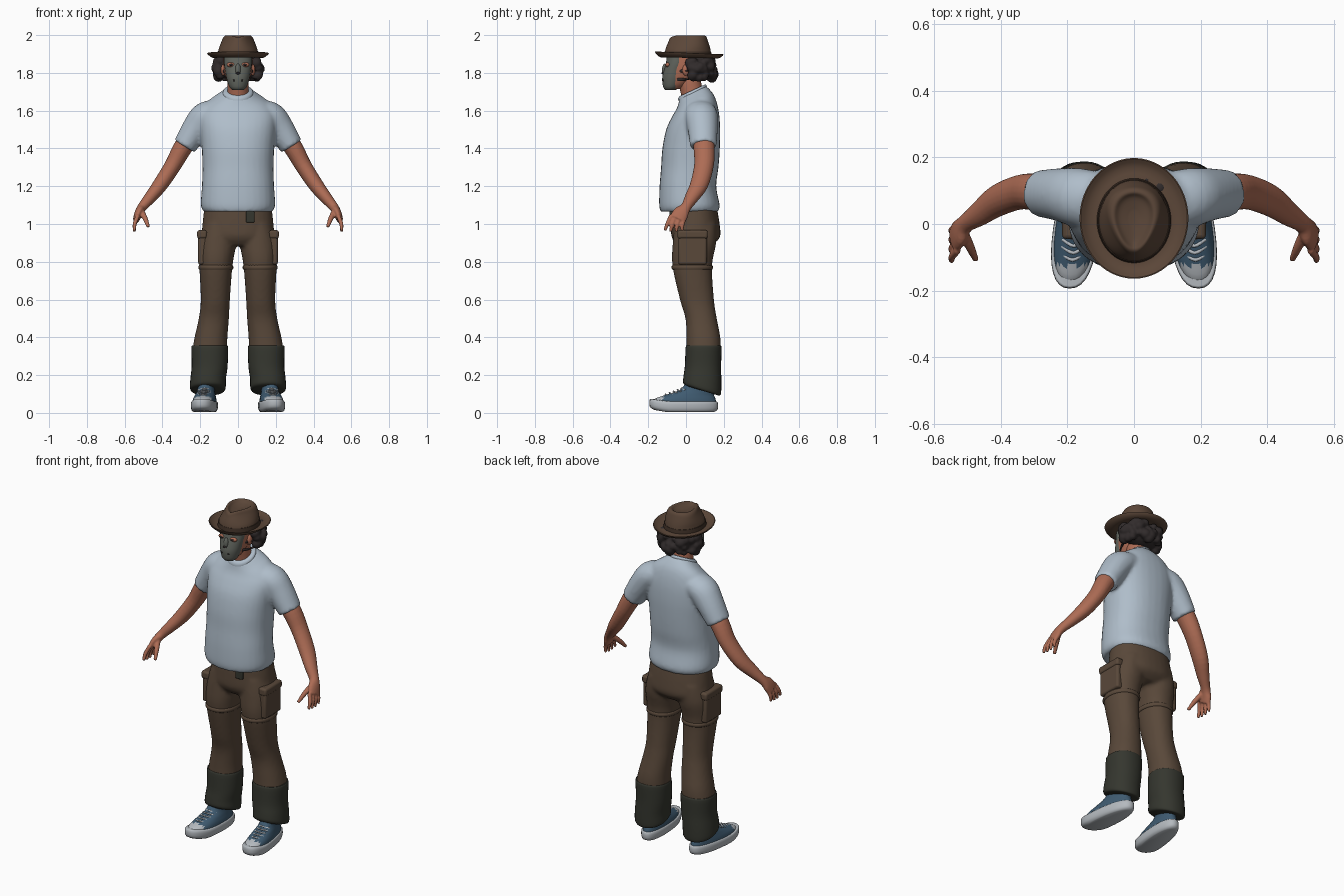
import bpy, bmesh, math, random
from mathutils import Vector, Matrix

random.seed(4)
cube = bpy.data.objects.get("Cube")
if cube:
    bpy.data.objects.remove(cube)


def material(name, r, g, b):
    m = bpy.data.materials.new(name)
    m.use_nodes = True
    m.diffuse_color = (r, g, b, 1)
    m.node_tree.nodes["Principled BSDF"].inputs["Base Color"].default_value = (r, g, b, 1)
    return m


SKIN = material("skin", .42, .15, .09)
SHIRT = material("pale blue cotton", .43, .51, .59)
PANTS = material("brown canvas", .10, .065, .042)
CUFF = material("dark olive", .035, .037, .028)
HAIR = material("dark hair", .03, .024, .024)
MASK = material("grey mask", .12, .13, .112)
DENIM = material("shoe blue", .05, .105, .165)
RUBBER = material("shoe white", .46, .49, .52)
FELT = material("brown felt", .105, .062, .04)
BAND = material("hat band brown", .05, .03, .02)
made = []


def spline(rings, k):
    """Catmull-Rom through rings, k steps per span."""
    p = [tuple(r) + (0,) * (6 - len(r)) for r in rings]
    p = [p[0]] + p + [p[-1]]
    out = []
    for i in range(1, len(p) - 2):
        for j in range(k):
            t = j / k
            out.append([.5 * (2 * b + (c - a) * t + (2 * a - 5 * b + 4 * c - d) * t * t
                              + (3 * b - a - 3 * c + d) * t ** 3)
                        for a, b, c, d in zip(*p[i - 1:i + 3])])
    return out + [list(p[-2])]


def loft(bm, rings, k=4, n=32, power=1.0, along=False):
    """Skin rings (x, y, z, ru, rv, tilt): level, or square to the path if along."""
    rings = spline(rings, k)
    loops = []
    for i, (x, y, z, ru, rv, tilt) in enumerate(rings):
        c = Vector((x, y, z))
        u, v = Vector((1, 0, 0)), Vector((0, 1, tilt))
        if along:
            a, b = rings[max(i - 1, 0)], rings[min(i + 1, len(rings) - 1)]
            t = (Vector(b[:3]) - Vector(a[:3])).normalized()
            axis = Vector((0, 1, 0)) if abs(t.y) < .9 else Vector((0, 0, 1))
            u = (axis - t * t.dot(axis)).normalized()
            v = t.cross(u)
        loop = []
        for j in range(n):
            w = math.tau * j / n
            cs, sn = math.cos(w), math.sin(w)
            cs = math.copysign(abs(cs) ** power, cs)
            sn = math.copysign(abs(sn) ** power, sn)
            loop.append(bm.verts.new(c + u * ru * cs + v * rv * sn))
        loops.append(loop)
    for a, b in zip(loops, loops[1:]):
        for j in range(n):
            bm.faces.new((a[j], a[(j + 1) % n], b[(j + 1) % n], b[j]))
    bm.faces.new(loops[0])
    bm.faces.new(loops[-1])


def blob(bm, centre, radii):
    mat = Matrix.Translation(centre) @ Matrix.Diagonal((*radii, 1))
    bmesh.ops.create_uvsphere(bm, u_segments=16, v_segments=10, radius=1, matrix=mat)


def box(bm, centre, size):
    mat = Matrix.Translation(centre) @ Matrix.Diagonal((*size, 1))
    bmesh.ops.create_cube(bm, size=1, matrix=mat)


def finish(name, bm, *mats, voxel=0, smooth=3, bevel=0):
    bmesh.ops.recalc_face_normals(bm, faces=bm.faces)
    me = bpy.data.meshes.new(name)
    bm.to_mesh(me)
    bm.free()
    for m in mats:
        me.materials.append(m)
    ob = bpy.data.objects.new(name, me)
    bpy.context.collection.objects.link(ob)
    if voxel:
        r = ob.modifiers.new("merge", 'REMESH')
        r.mode, r.voxel_size, r.use_smooth_shade = 'VOXEL', voxel, True
        s = ob.modifiers.new("soften", 'SMOOTH')
        s.factor, s.iterations = .5, smooth
    if bevel:
        b = ob.modifiers.new("round", 'BEVEL')
        b.width, b.segments = bevel, 3
    made.append(ob)
    return ob


SIDES = (("left", 1), ("right", -1))

# Shirt: torso and sleeves merged
bm = bmesh.new()
loft(bm, [(0, .017, 1.065, .182, .152), (0, .018, 1.10, .197, .16), (0, .010, 1.2, .191, .15),
          (0, .020, 1.3, .188, .152), (0, .027, 1.4, .192, .152), (0, .038, 1.5, .20, .143),
          (0, .050, 1.58, .20, .124, .1), (0, .052, 1.64, .165, .102, .3),
          (0, .042, 1.68, .105, .08, .45), (0, .035, 1.70, .074, .068, .46)], power=.88)
for _, s in SIDES:
    loft(bm, [(s * .10, .07, 1.60, .085, .06), (s * .17, .08, 1.57, .088, .078),
              (s * .22, .088, 1.51, .08, .074), (s * .283, .092, 1.412, .07, .062)], along=True)
finish("shirt", bm, SHIRT, voxel=.011)
bm = bmesh.new()
loft(bm, [(0, .034, 1.688, .081, .076, .46), (0, .034, 1.70, .08, .075, .46),
          (0, .034, 1.708, .072, .068, .46)], k=2)
finish("collar", bm, SHIRT)

# Arms with hands
for side, s in SIDES:
    bm = bmesh.new()
    loft(bm, [(s * .24, .09, 1.48, .055, .05), (s * .295, .096, 1.40, .056, .05),
              (s * .345, .095, 1.31, .052, .044), (s * .41, .07, 1.21, .048, .04),
              (s * .465, .03, 1.14, .037, .032), (s * .507, .0, 1.09, .028, .025),
              (s * .525, -.025, 1.06, .042, .022), (s * .538, -.045, 1.025, .044, .018)],
         n=20, along=True)
    for i in range(4):
        y, tip = -.078 + .024 * i, -.112 + .03 * i
        loft(bm, [(s * .53, y, 1.045, .012, .012), (s * .547, (y + tip) / 2 - .004, 1.0, .011, .011),
                  (s * .548, tip, .965 - .006 * (i in (1, 2)), .008, .008)], n=10, along=True)
    loft(bm, [(s * .515, -.02, 1.075, .016, .016), (s * .492, -.07, 1.03, .014, .014),
              (s * .475, -.108, .985, .009, .009)], n=10, along=True)
    finish(side + "_arm", bm, SKIN, voxel=.005, smooth=2)

# Trousers: seat and legs merged
bm = bmesh.new()
loft(bm, [(0, .045, 1.09, .178, .118), (0, .05, 1.0, .188, .128),
          (0, .052, .93, .19, .128), (0, .045, .885, .15, .09)], power=.9)
for _, s in SIDES:
    loft(bm, [(s * .1, .05, 1.0, .08, .11), (s * .108, .045, .9, .098, .115),
              (s * .117, .033, .78, .088, .105), (s * .12, .058, .6, .077, .09),
              (s * .128, .08, .5, .08, .083), (s * .143, .092, .4, .087, .09),
              (s * .15, .093, .33, .092, .092)], power=.92)
finish("trousers", bm, PANTS, voxel=.011)

for side, s in SIDES:
    # Thigh seam, cargo pocket with flap, rolled cuff
    bm = bmesh.new()
    loft(bm, [(s * .117, .033, .758, .088, .104), (s * .117, .033, .764, .092, .109),
              (s * .117, .033, .776, .092, .109), (s * .117, .033, .784, .086, .102)], k=2, power=.92)
    finish(side + "_thigh_seam", bm, PANTS)
    bm = bmesh.new()
    box(bm, (s * .188, .035, .87), (.046, .15, .17))
    box(bm, (s * .19, .035, .945), (.052, .16, .045))
    finish(side + "_cargo_pocket", bm, PANTS, bevel=.012)
    bm = bmesh.new()
    loft(bm, [(s * .15, .093, .355, .090, .088), (s * .15, .093, .345, .097, .095),
              (s * .15, .09, .25, .095, .096), (s * .158, .087, .18, .094, .1, -.15),
              (s * .16, .085, .13, .094, .1, -.3), (s * .16, .085, .118, .08, .086, -.3)], power=.92)
    finish(side + "_cuff", bm, CUFF)

    # Shoe: rubber sole, canvas upper with a white toe, laces
    splay = lambda y: s * (.174 - .1 * y)
    bm = bmesh.new()
    loft(bm, [(0, -.01, .004, .052, .155), (0, -.012, .012, .062, .175),
              (0, -.012, .03, .067, .182), (0, -.012, .055, .066, .18), (0, -.012, .06, .06, .174)],
         k=2, power=.85)
    for v in bm.verts:
        v.co.x = v.co.x * (1 - .6 * v.co.y) + splay(v.co.y)
        v.co.z += .015 * max(0, -v.co.y - .1) / .09
    finish(side + "_sole", bm, RUBBER)
    bm = bmesh.new()
    loft(bm, [(0, -.012, .05, .061, .174), (0, -.004, .075, .058, .16), (0, .022, .097, .052, .126),
              (0, .062, .125, .046, .09), (0, .08, .18, .045, .07)], power=.88)
    for v in bm.verts:
        v.co.x = v.co.x * (1 - .6 * v.co.y) + splay(v.co.y)
    for f in bm.faces:
        f.material_index = int(f.calc_center_median().y < -.125)
    finish(side + "_shoe_upper", bm, DENIM, RUBBER)
    bm = bmesh.new()
    for i in range(5):
        y, z = -.108 + .021 * i, .095 + .008 * i
        c = splay(y)
        loft(bm, [(c - .034, y + .02, z - .006, .005, .004), (c, y, z + .003, .005, .004),
                  (c + .034, y + .02, z - .006, .005, .004)], n=8, along=True)
    finish(side + "_laces", bm, RUBBER)

# Belt buckle strap
bm = bmesh.new()
box(bm, (.065, -.078, 1.037), (.045, .02, .06))
finish("belt_buckle", bm, CUFF, bevel=.006)

# Neck, head, ears
bm = bmesh.new()
loft(bm, [(0, .045, 1.62, .07, .06), (0, .035, 1.68, .058, .06), (0, .02, 1.75, .055, .06),
          (0, .015, 1.80, .05, .06)])
loft(bm, [(0, -.06, 1.715, .03, .035), (0, -.045, 1.74, .05, .06), (0, -.025, 1.78, .066, .08),
          (0, -.012, 1.83, .075, .092), (0, -.005, 1.89, .076, .095)])
for _, s in SIDES:
    blob(bm, (s * .078, .0, 1.815), (.013, .02, .03))
finish("head", bm, SKIN)

# Mask with nose ridge
bm = bmesh.new()
loft(bm, [(0, -.082, 1.71, .03, .028), (0, -.076, 1.727, .046, .045), (0, -.066, 1.77, .06, .06),
          (0, -.06, 1.81, .067, .058), (0, -.05, 1.85, .073, .057), (0, -.046, 1.89, .073, .055)])
blob(bm, (0, -.112, 1.815), (.015, .015, .034))
finish("mask", bm, MASK)
skin_bm, dark_bm = bmesh.new(), bmesh.new()
blob(dark_bm, (0, -.125, 1.798), (.012, .005, .006))
for _, s in SIDES:
    blob(skin_bm, (s * .036, -.096, 1.843), (.024, .013, .013))
    blob(dark_bm, (s * .036, -.107, 1.843), (.011, .004, .006))
    blob(dark_bm, (s * .022, -.122, 1.76), (.005, .004, .005))
    for z in (1.765, 1.81):
        loft(dark_bm, [(s * .06, -.045, z, .004, .008), (s * .085, .0, z, .004, .008),
                       (s * .1, .05, z + .01, .004, .008)], n=8, along=True)
finish("eye_openings", skin_bm, SKIN)
finish("eyes_vents_and_straps", dark_bm, HAIR)

# Curly hair round the back and sides
bm = bmesh.new()
blob(bm, (0, .065, 1.825), (.112, .085, .07))
for i in range(70):
    a = math.radians(random.uniform(-28, 208))
    h = random.uniform(-.8, .75)
    w = math.sqrt(1 - .5 * h * h)
    r = random.uniform(.018, .03)
    blob(bm, (.115 * w * math.cos(a), .058 + .09 * w * math.sin(a), 1.82 + .065 * h), (r, r, r))
finish("hair", bm, HAIR, voxel=.007, smooth=2)

# Hat: brim, band, creased crown
bm = bmesh.new()
loft(bm, [(0, .017, 1.89, .10, .12), (0, .017, 1.889, .135, .155, -.02), (0, .017, 1.906, .16, .178, -.04),
          (0, .017, 1.899, .161, .179, -.04), (0, .017, 1.88, .135, .155, -.02),
          (0, .017, 1.882, .10, .12)], k=2, n=48)
finish("hat_brim", bm, FELT)
bm = bmesh.new()
loft(bm, [(0, .01, 1.885, .112, .128), (0, .01, 1.912, .108, .123)], k=1, n=48)
finish("hat_band", bm, BAND)
bm = bmesh.new()
loft(bm, [(0, .01, 1.885, .108, .125), (0, .01, 1.93, .102, .118), (0, .01, 1.97, .087, .106),
          (0, .01, 1.992, .076, .097), (0, .01, 1.998, .062, .084), (0, .012, 1.985, .045, .066),
          (0, .015, 1.975, .015, .025)], n=48)
for v in bm.verts:
    lift = max(0, min(1, (v.co.z - 1.92) / .06))
    v.co.x *= 1 + lift * 3 * (v.co.y - .03)
    if v.co.y < 0:
        v.co.z -= lift * .15 * -v.co.y * max(0, 1 - abs(v.co.x) / .04)
finish("hat_crown", bm, FELT)

# Smooth shading with crisp edges kept
bpy.ops.object.select_all(action='DESELECT')
for ob in made:
    ob.select_set(True)
bpy.context.view_layer.objects.active = made[0]
bpy.ops.object.shade_smooth_by_angle(angle=math.radians(50))
